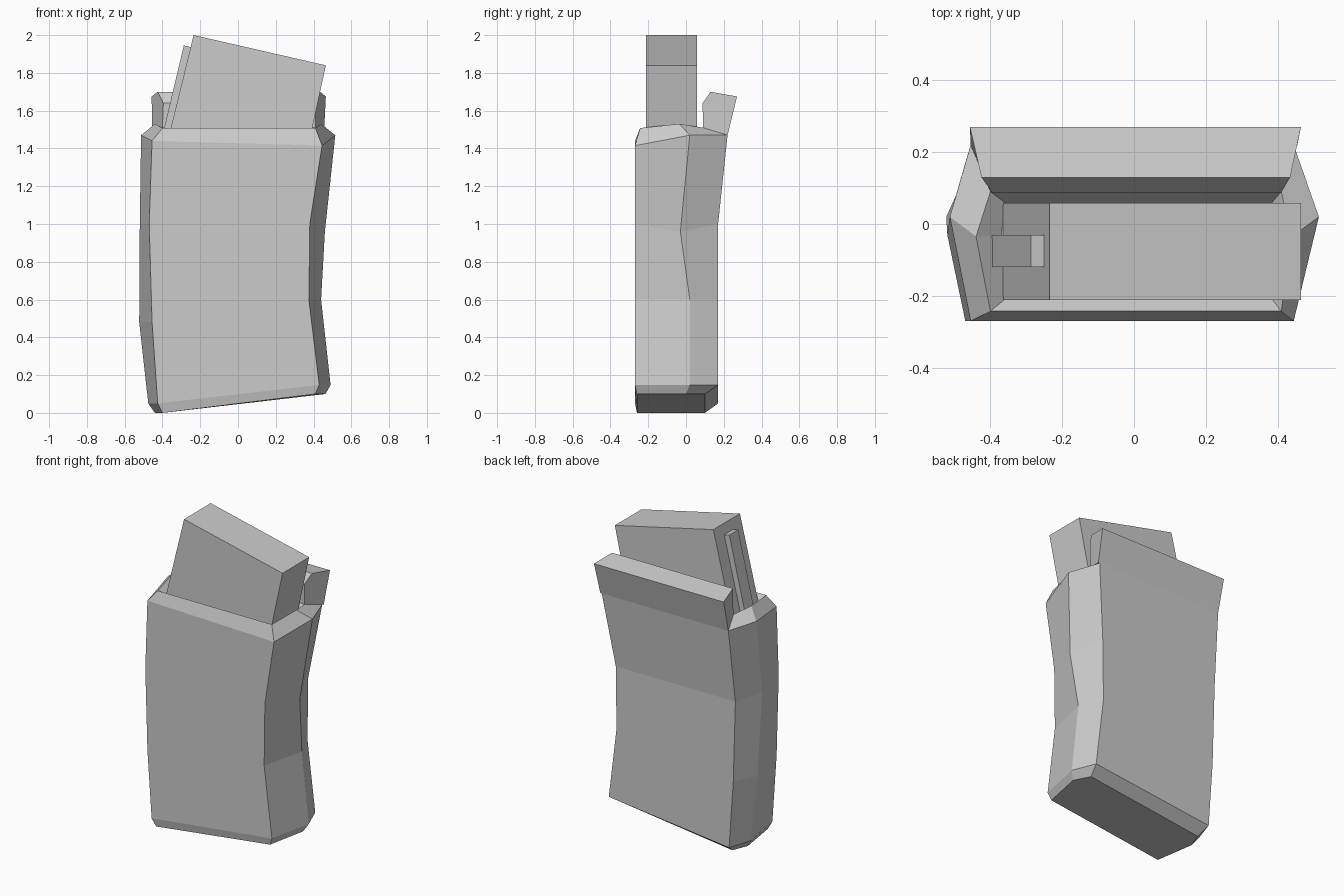
import bpy, bmesh

if "Cube" in bpy.data.objects:
    bpy.data.objects.remove(bpy.data.objects["Cube"])


def loft(name, sections, cap_start=True, cap_end=True, skip=()):
    """Join matching closed sections into one flat-shaded solid."""
    bm = bmesh.new()
    rings = [[bm.verts.new(p) for p in s] for s in sections]
    for i, (a, b) in enumerate(zip(rings, rings[1:])):
        n = len(a)
        for k in range(n):
            if (i, k) not in skip:
                bm.faces.new((a[k], a[(k + 1) % n], b[(k + 1) % n], b[k]))
    if cap_start:
        bm.faces.new(rings[0][::-1])
    if cap_end:
        bm.faces.new(rings[-1])
    bmesh.ops.recalc_face_normals(bm, faces=bm.faces)
    mesh = bpy.data.meshes.new(name)
    bm.to_mesh(mesh)
    bm.free()
    obj = bpy.data.objects.new(name, mesh)
    bpy.context.collection.objects.link(obj)
    return obj


def hexagon(xl, xr, ys, zl, zr):
    """Six-sided section; x pairs are (corner, middle), z per front/middle/back."""
    return [(xl[0], ys[0], zl[0]), (xr[0], ys[0], zr[0]), (xr[1], ys[1], zr[1]),
            (xr[0], ys[2], zr[2]), (xl[0], ys[2], zl[2]), (xl[1], ys[1], zl[1])]


def level(z):
    return (z, z, z)


# Pouch body: slanted base, waisted sides, bevelled mouth
rings = [
    hexagon((-.40, -.44), (.41, .463), (-.26, 0, .10), level(0), level(.10)),
    hexagon((-.425, -.475), (.43, .49), (-.27, .02, .17), level(.05), level(.148)),
    hexagon((-.455, -.523), (.375, .44), (-.27, .02, .17), level(.48), level(.60)),
    hexagon((-.47, -.52), (.38, .46), (-.27, -.03, .17), level(1.0), (1.0, .96, 1.0)),
    hexagon((-.455, -.513), (.445, .515), (-.27, .02, .22),
            (1.44, 1.47, 1.47), (1.415, 1.47, 1.47)),
    hexagon((-.40, -.44), (.41, .44), (-.243, -.035, .09),
            (1.508, 1.53, 1.51), (1.508, 1.53, 1.51)),
    hexagon((-.36, -.37), (.385, .39), (-.21, -.035, .06), level(1.47), level(1.47)),
]
loft("pouch_body", rings, skip={(4, 3)})

# Raised back lip of the mouth
lip = [(-.455, .455, .22, 1.47), (-.457, .465, .27, 1.675), (-.425, .435, .13, 1.70),
       (-.395, .41, .088, 1.64), (-.40, .41, .09, 1.51)]
loft("back_lip", [[(p[0], p[2], p[3]) for p in lip], [(p[1], p[2], p[3]) for p in lip]])


def slab(name, outline, y0, y1):
    """Extrude an x/z outline between two depths."""
    return loft(name, [[(x, y, z) for x, z in outline] for y in (y0, y1)])


# Tilted magazine and the spine rib on its left edge
slab("magazine", [(-.235, 2.0), (.465, 1.84), (.385, 1.47), (-.365, 1.47)], -.212, .058)
slab("magazine_rib", [(-.287, 1.945), (-.24, 1.935), (-.35, 1.47), (-.40, 1.47)], -.12, -.03)
